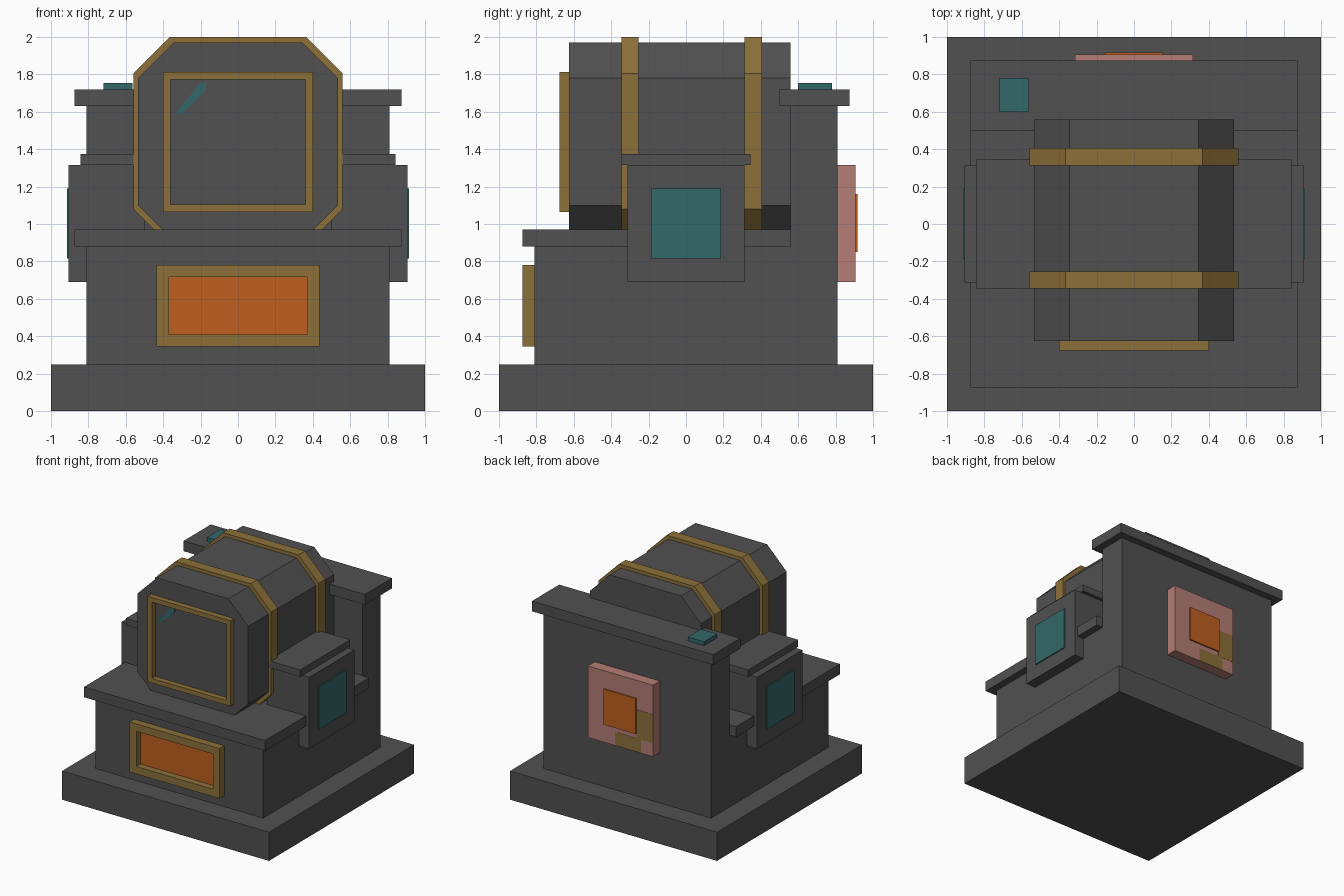
import bpy
import bmesh
from mathutils import Vector

if "Cube" in bpy.data.objects:
    bpy.data.objects.remove(bpy.data.objects["Cube"], do_unlink=True)


def material(name, rgb):
    m = bpy.data.materials.new(name)
    m.use_nodes = True
    color = (*rgb, 1.0)
    m.diffuse_color = color
    bsdf = next(n for n in m.node_tree.nodes if n.type == 'BSDF_PRINCIPLED')
    bsdf.inputs["Base Color"].default_value = color
    bsdf.inputs["Roughness"].default_value = 0.8
    return m


GREY = material("dark grey", (0.082, 0.082, 0.082))
GOLD = material("dull gold", (0.265, 0.165, 0.042))
ORANGE = material("burnt orange", (0.52, 0.115, 0.013))
TEAL = material("deep teal", (0.034, 0.14, 0.14))
PINK = material("dusty pink", (0.46, 0.205, 0.18))


def finish(name, bm, *mats):
    bmesh.ops.recalc_face_normals(bm, faces=bm.faces)
    mesh = bpy.data.meshes.new(name)
    bm.to_mesh(mesh)
    bm.free()
    for m in mats:
        mesh.materials.append(m)
    obj = bpy.data.objects.new(name, mesh)
    bpy.context.collection.objects.link(obj)
    return obj


def box_mesh(x, y, z):
    bm = bmesh.new()
    bmesh.ops.create_cube(bm, size=1.0)
    for v in bm.verts:
        v.co = Vector([(a + b) / 2 + c * (b - a)
                       for (a, b), c in zip((x, y, z), v.co)])
    return bm


def box(name, mat, x, y, z):
    return finish(name, box_mesh(x, y, z), mat)


def prism(name, mat, profile, start, end, axis):
    """Extrude a flat outline along x (outline is y,z) or y (outline is x,z)."""
    bm = bmesh.new()

    def point(a, b, t):
        return (t, a, b) if axis == 'x' else (a, t, b)
    face = bm.faces.new([bm.verts.new(point(a, b, start)) for a, b in profile])
    out = bmesh.ops.extrude_face_region(bm, geom=[face])["geom"]
    step = Vector(point(0, 0, end - start))
    for v in out:
        if isinstance(v, bmesh.types.BMVert):
            v.co += step
    return finish(name, bm, mat)


def framed_panel(name, rim, centre, x, y, z, width, depth):
    """Box whose front face is inset and sunk to leave a raised rim."""
    bm = box_mesh(x, y, z)
    bmesh.ops.recalc_face_normals(bm, faces=bm.faces)
    front = min(bm.faces, key=lambda f: f.calc_center_median().y)
    bmesh.ops.inset_region(bm, faces=[front], thickness=width)
    ring = bmesh.ops.extrude_discrete_faces(bm, faces=[front])["faces"][0]
    for v in ring.verts:
        v.co.y += depth
    ring.material_index = 1
    return finish(name, bm, rim, centre)


def octagon(half, low, high, cut):
    right = [(half - cut, low), (half, low + cut),
             (half, high - cut), (half - cut, high)]
    return right + [(-a, b) for a, b in reversed(right)]


# Plinth and stepped body with its rear wall
box("plinth", GREY, (-1, 1), (-1, 1), (0, 0.25))
prism("body", GREY, [(-0.81, 0.25), (0.81, 0.25), (0.81, 1.63),
                     (0.56, 1.63), (0.56, 0.88), (-0.81, 0.88)],
      -0.81, 0.81, 'x')
box("body_ledge", GREY, (-0.875, 0.875), (-0.875, 0.56), (0.88, 0.97))
box("rear_wall_cap", GREY, (-0.875, 0.875), (0.5, 0.875), (1.63, 1.72))
box("cap_button", TEAL, (-0.72, -0.565), (0.6, 0.78), (1.715, 1.755))

# Eight-sided drum with two gold bands
prism("drum", GREY, octagon(0.535, 0.91, 1.97, 0.19), -0.625, 0.56, 'y')
for name, y in (("front_band", -0.345), ("rear_band", 0.313)):
    prism(name, GOLD, octagon(0.56, 0.885, 2.0, 0.195), y, y + 0.092, 'y')

# Window on the drum front with a thin glint in its corner
framed_panel("drum_window", GOLD, GREY, (-0.4, 0.4), (-0.675, -0.6),
             (1.065, 1.812), 0.057, 0.048)
prism("window_glint", TEAL, [(-0.335, 1.59), (-0.30, 1.59),
                             (-0.17, 1.72), (-0.17, 1.755), (-0.20, 1.755)],
      -0.63, -0.626, 'y')

# Orange plate in a gold frame below the ledge
framed_panel("front_plate", GOLD, ORANGE, (-0.435, 0.435), (-0.875, -0.8),
             (0.345, 0.782), 0.092, 0.058)

# Matching side pods, caps and teal panels
for side, s in (("left", 1), ("right", -1)):
    def span(a, b):
        return tuple(sorted((s * a, s * b)))
    box(side + "_pod", GREY, span(0.5, 0.905), (-0.313, 0.313), (0.69, 1.315))
    box(side + "_pod_cap", GREY, span(0.5, 0.842), (-0.345, 0.345),
        (1.315, 1.375))
    box(side + "_pod_panel", TEAL, span(0.9, 0.915), (-0.187, 0.187),
        (0.815, 1.19))

# Rear panel with its centre plate and worn gold patches
box("rear_panel", PINK, (-0.315, 0.315), (0.8, 0.905), (0.69, 1.315))
box("rear_plate", ORANGE, (-0.155, 0.155), (0.9, 0.918), (0.85, 1.16))
box("rear_patch_side", GOLD, (-0.314, -0.155), (0.902, 0.907), (0.81, 1.06))
box("rear_patch_low", GOLD, (-0.2, 0.05), (0.902, 0.907), (0.692, 0.81))
